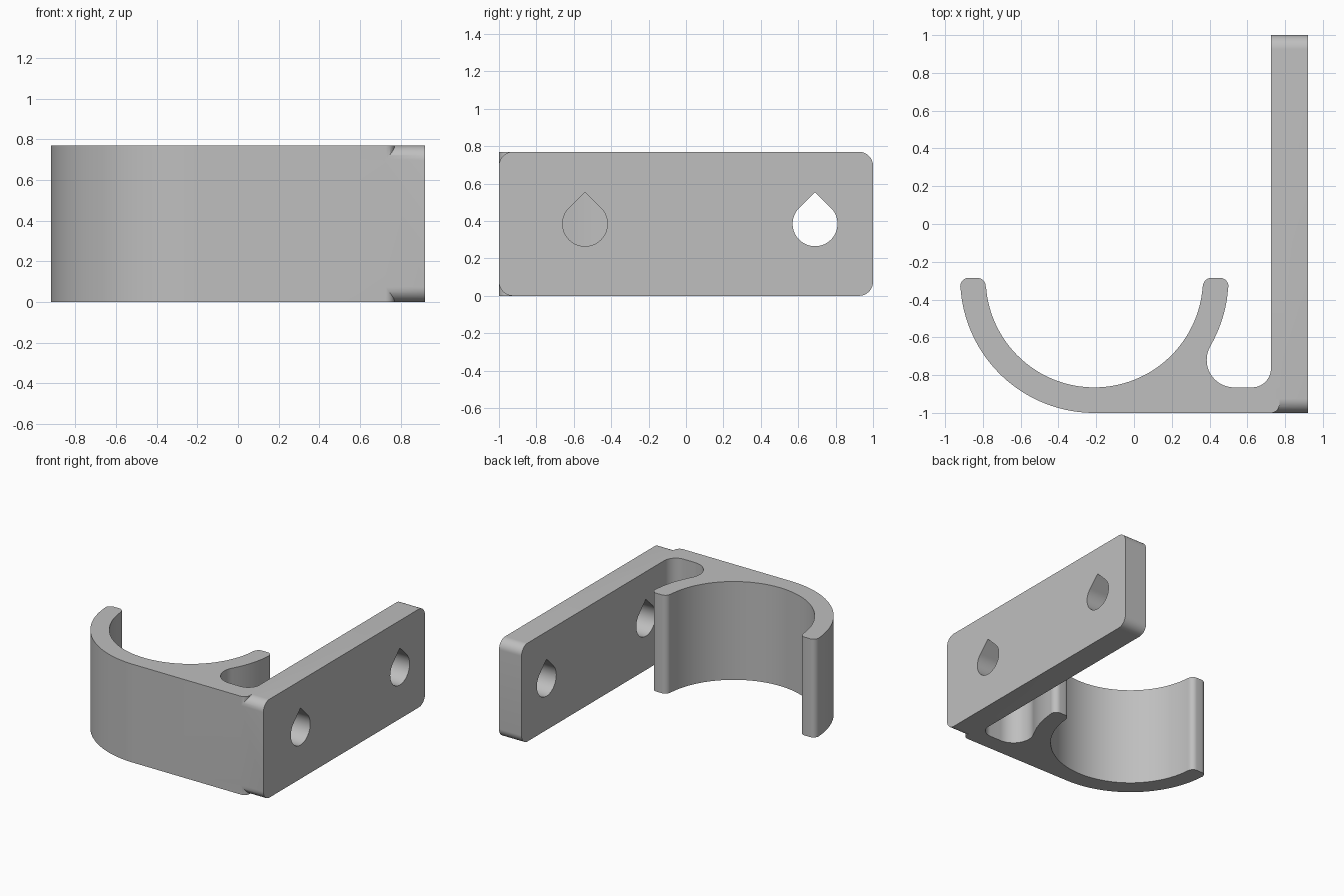
import bpy, bmesh
from math import sin, cos, radians
from mathutils import Vector

cube = bpy.data.objects.get("Cube")
if cube:
    bpy.data.objects.remove(cube, do_unlink=True)

HEIGHT = 0.77
BAR = 0.135                      # wall thickness of the hook
CX, CY = -0.21, -0.29            # centre of the hook
INNER = 0.575
OUTER = INNER + BAR
PLATE_IN, PLATE_OUT = 0.725, 0.92

grey = bpy.data.materials.new("plain grey")
grey.use_nodes = True
colour = (0.52, 0.52, 0.52, 1)
grey.diffuse_color = colour
grey.node_tree.nodes["Principled BSDF"].inputs["Base Color"].default_value = colour


def arc(cx, cy, r, start, end, steps):
    angles = [radians(start + (end - start) * i / steps) for i in range(steps + 1)]
    return [(cx + r * cos(a), cy + r * sin(a)) for a in angles]


def prism(name, points, push):
    """Fill a closed outline and extrude it along push."""
    bm = bmesh.new()
    face = bm.faces.new([bm.verts.new(p) for p in points])
    top = bmesh.ops.extrude_face_region(bm, geom=[face])["geom"]
    bmesh.ops.translate(bm, vec=push, verts=[v for v in top if isinstance(v, bmesh.types.BMVert)])
    bmesh.ops.remove_doubles(bm, verts=bm.verts, dist=1e-5)
    bmesh.ops.recalc_face_normals(bm, faces=bm.faces)
    mesh = bpy.data.meshes.new(name)
    bm.to_mesh(mesh)
    bm.free()
    mesh.materials.append(grey)
    obj = bpy.data.objects.new(name, mesh)
    bpy.context.collection.objects.link(obj)
    return obj


def combine(target, other, operation):
    """Apply a boolean and discard the helper."""
    mod = target.modifiers.new(operation, 'BOOLEAN')
    mod.operation, mod.object, mod.solver = operation, other, 'EXACT'
    bpy.context.view_layer.objects.active = target
    bpy.ops.object.modifier_apply(modifier=mod.name)
    bpy.data.objects.remove(other, do_unlink=True)


# Mounting plate with rounded corners
R = 0.075
plate_outline = []
for y, z, a in ((1 - R, R, -90), (1 - R, HEIGHT - R, 0),
                (R - 1, HEIGHT - R, 90), (R - 1, R, 180)):
    plate_outline += arc(y, z, R, a, a + 90, 12)
bracket = prism("hook_bracket", [(PLATE_IN, y, z) for y, z in plate_outline],
                Vector((PLATE_OUT - PLATE_IN, 0, 0)))

# Teardrop screw holes
HOLE = 0.12
for y in (-0.54, 0.69):
    drop = arc(y, HEIGHT / 2, HOLE, 135, 405, 48) + [(y, HEIGHT / 2 + HOLE * 2 ** 0.5)]
    cutter = prism("screw_hole", [(PLATE_IN - 0.1, a, b) for a, b in drop], Vector((0.4, 0, 0)))
    cutter.hide_render = True
    combine(bracket, cutter, 'DIFFERENCE')

# Open hook, web and arm as one outline
TIP = 0.045
tip_y = CY - 0.04
outline = arc(PLATE_IN, TIP - 1, TIP, -90, 0, 10)                 # arm end
outline += [(PLATE_IN + TIP, -0.765)]
outline += arc(PLATE_IN - 0.1, -0.765, 0.1, 0, -90, 16)           # plate fillet
outline += arc(0.53, -0.72, 0.145, -90, -210, 24)                 # pocket
outline += arc(CX, CY, OUTER, -30, -4, 10)[1:]
outline += arc(CX + OUTER - TIP, tip_y, TIP, 0, 90, 8)            # right tip
outline += arc(CX + INNER + TIP, tip_y, TIP, 90, 180, 8)
outline += arc(CX, CY, INNER, -4, -176, 64)                       # cradle
outline += arc(CX - INNER - TIP, tip_y, TIP, 0, 90, 8)            # left tip
outline += arc(CX - OUTER + TIP, tip_y, TIP, 90, 180, 8)
outline += arc(CX, CY, OUTER, 184, 270, 36)
hook = prism("hook", [(x, y, 0) for x, y in outline], Vector((0, 0, HEIGHT)))
combine(bracket, hook, 'UNION')

# Smooth curves, sharp edges
bpy.ops.object.select_all(action='DESELECT')
bracket.select_set(True)
bpy.context.view_layer.objects.active = bracket
bpy.ops.object.shade_smooth_by_angle(angle=radians(30))
